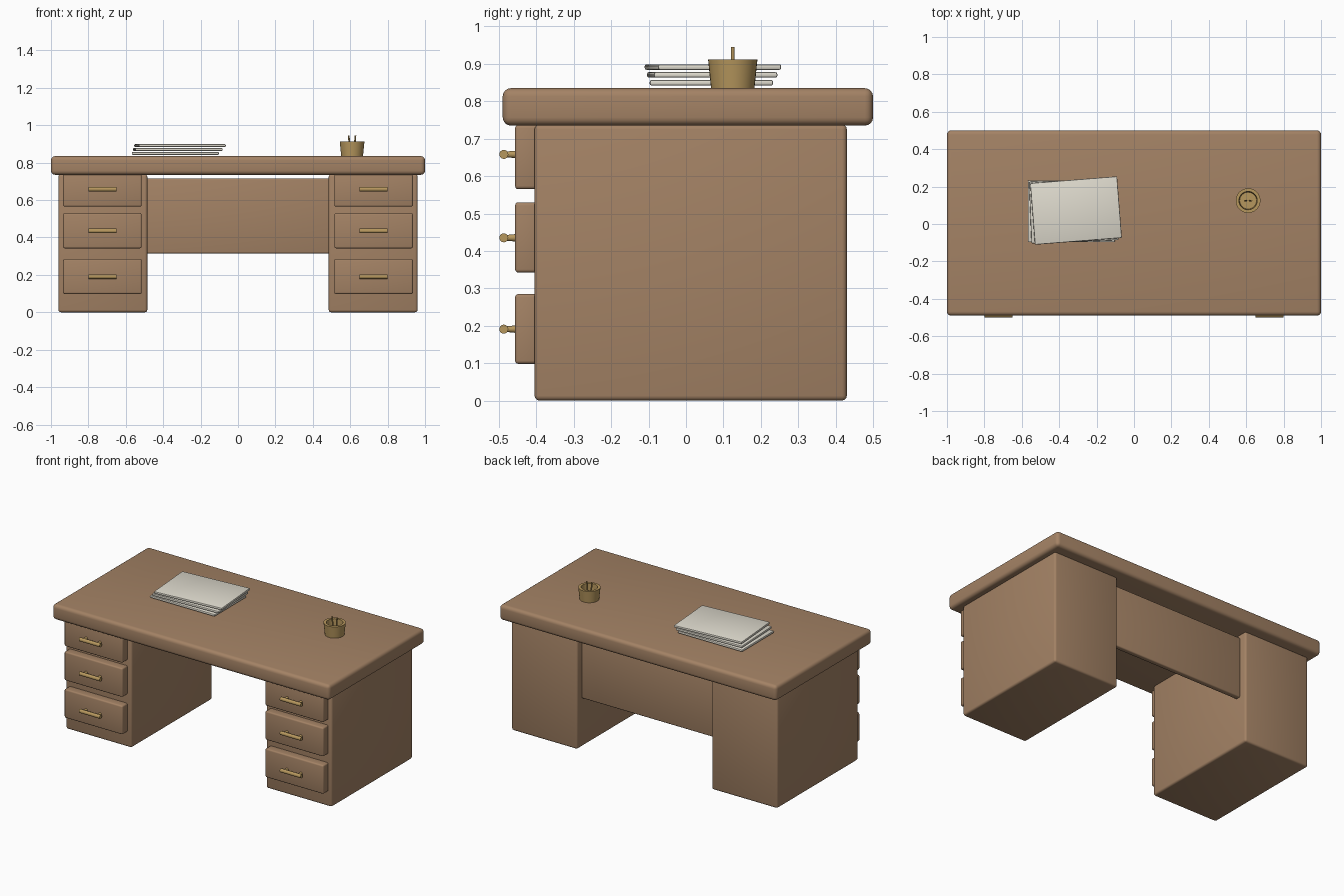
import bpy, bmesh, math
from mathutils import Matrix, Vector

if "Cube" in bpy.data.objects:
    bpy.data.objects.remove(bpy.data.objects["Cube"], do_unlink=True)


def material(name, rgb):
    m = bpy.data.materials.new(name)
    m.use_nodes = True
    m.diffuse_color = (*rgb, 1)
    m.node_tree.nodes["Principled BSDF"].inputs["Base Color"].default_value = (*rgb, 1)
    return m


WOOD = material("warm brown wood", (0.37, 0.225, 0.13))
BRASS = material("brass", (0.47, 0.31, 0.11))
PAPER = material("off white paper", (0.74, 0.71, 0.62))


def finish(name, bm, mat):
    bmesh.ops.recalc_face_normals(bm, faces=bm.faces)
    mesh = bpy.data.meshes.new(name)
    bm.to_mesh(mesh)
    bm.free()
    mesh.materials.append(mat)
    ob = bpy.data.objects.new(name, mesh)
    bpy.context.collection.objects.link(ob)
    bpy.ops.object.select_all(action='DESELECT')
    ob.select_set(True)
    bpy.context.view_layer.objects.active = ob
    bpy.ops.object.shade_smooth_by_angle(angle=math.radians(35))
    return ob


def box(name, x, y, z, mat, bevel, segments=3, turn=0):
    """Rounded box from (min, max) ranges, turned about its own z axis."""
    ranges = (x, y, z)
    size = Vector([b - a for a, b in ranges])
    centre = Vector([(a + b) / 2 for a, b in ranges])
    bm = bmesh.new()
    bmesh.ops.create_cube(bm, size=1)
    bmesh.ops.scale(bm, vec=size, verts=bm.verts)
    bmesh.ops.bevel(bm, geom=bm.edges[:], offset=bevel, segments=segments,
                    profile=0.5, affect='EDGES')
    bm.transform(Matrix.Translation(centre) @ Matrix.Rotation(math.radians(turn), 4, 'Z'))
    return finish(name, bm, mat)


def rod(bm, start, end, r1, r2=None, sides=20):
    """Add a closed cylinder or cone between two points."""
    a, b = Vector(start), Vector(end)
    turn = (b - a).to_track_quat('Z', 'Y').to_matrix().to_4x4()
    bmesh.ops.create_cone(bm, cap_ends=True, segments=sides, radius1=r1,
                          radius2=r1 if r2 is None else r2, depth=(b - a).length,
                          matrix=Matrix.Translation((a + b) / 2) @ turn)


# Desk top and back panel
box("desk_top", (-1, 1), (-0.49, 0.5), (0.735, 0.835), WOOD, 0.022, 4)
box("back_panel", (-0.49, 0.49), (0.345, 0.38), (0.315, 0.715), WOOD, 0.008)

# Pedestals, drawers and handles on both sides
drawers = {"top": (0.565, 0.737, 0.658), "middle": (0.342, 0.53, 0.435),
           "bottom": (0.098, 0.285, 0.191)}
for side, s in (("left", 1), ("right", -1)):
    box(side + "_pedestal", sorted((s * 0.485, s * 0.96)), (-0.405, 0.43),
        (0, 0.738), WOOD, 0.013)
    cx = s * 0.725
    for level, (low, high, grip) in drawers.items():
        box(f"{side}_{level}_drawer", (cx - 0.21, cx + 0.21), (-0.457, -0.395),
            (low, high), WOOD, 0.009)
        bm = bmesh.new()
        rod(bm, (cx - 0.075, -0.487, grip), (cx + 0.075, -0.487, grip), 0.012)
        for dx in (-0.05, 0.05):
            rod(bm, (cx + dx, -0.487, grip), (cx + dx, -0.455, grip), 0.007, 0.01)
        finish(f"{side}_{level}_handle", bm, BRASS)

# Stack of papers, each turned a little further
sheets = (("lower", -0.335, 0.068, 0.842, 0), ("middle", -0.322, 0.070, 0.863, 2.3),
          ("upper", -0.31, 0.072, 0.884, 4.5))
for name, px, py, pz, turn in sheets:
    box(name + "_paper", (px - 0.233, px + 0.233), (py - 0.165, py + 0.165),
        (pz, pz + 0.015), PAPER, 0.005, 2, turn)

# Pen cup: a closed profile spun around its axis
CUP = Vector((0.61, 0.125, 0.834))
profile = ((0, 0), (0.058, 0), (0.066, 0.078), (0.049, 0.078), (0.045, 0.012), (0, 0.012))
bm = bmesh.new()
points = [bm.verts.new((r, 0, z)) for r, z in profile]
edges = [bm.edges.new(pair) for pair in zip(points, points[1:])]
bmesh.ops.spin(bm, geom=points + edges, cent=(0, 0, 0), axis=(0, 0, 1),
               angle=math.tau, steps=32)
bmesh.ops.remove_doubles(bm, verts=bm.verts, dist=0.0001)
bm.transform(Matrix.Translation(CUP))
finish("pen_cup", bm, BRASS)

# Two pens leaning apart
for name, s in (("left", 1), ("right", -1)):
    bm = bmesh.new()
    rod(bm, CUP + Vector((s * 0.01, 0, 0.01)), CUP + Vector((s * 0.018, 0, 0.111)),
        0.0045, sides=12)
    finish(name + "_pen", bm, BRASS)
